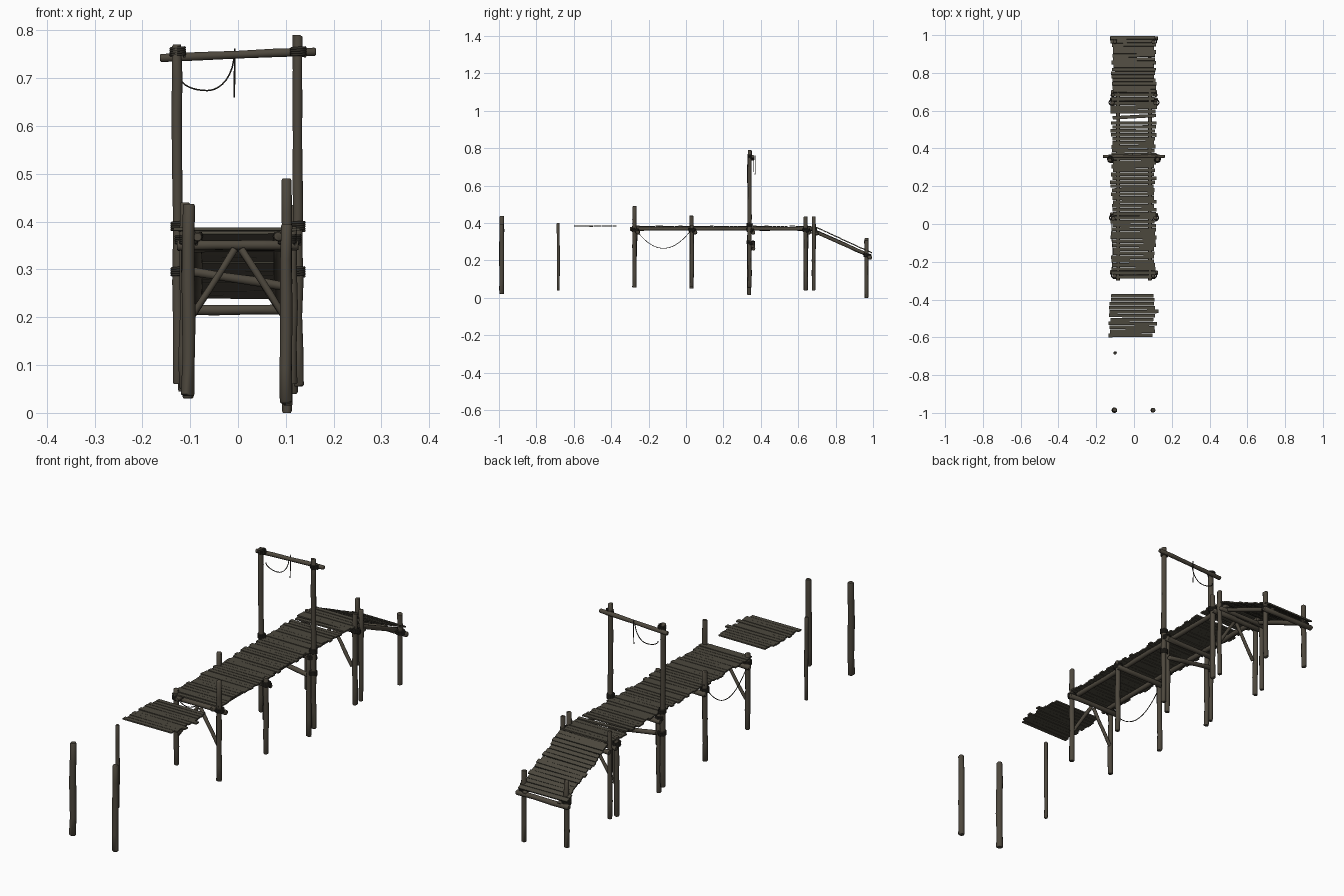
import bpy, bmesh, math, random
from mathutils import Vector, Matrix

random.seed(4)
if "Cube" in bpy.data.objects:
    bpy.data.objects.remove(bpy.data.objects["Cube"])


def material(name, rgb):
    m = bpy.data.materials.new(name)
    m.use_nodes = True
    m.diffuse_color = (*rgb, 1)
    m.node_tree.nodes["Principled BSDF"].inputs["Base Color"].default_value = (*rgb, 1)
    return m


LOG = material("weathered log", (0.075, 0.064, 0.047))
PLANK = material("grey plank", (0.072, 0.065, 0.048))
ROPE = material("dark rope", (0.03, 0.027, 0.021))


def finish(name, bm, mat, smooth=False):
    bmesh.ops.recalc_face_normals(bm, faces=bm.faces)
    me = bpy.data.meshes.new(name)
    bm.to_mesh(me)
    bm.free()
    me.materials.append(mat)
    ob = bpy.data.objects.new(name, me)
    bpy.context.collection.objects.link(ob)
    if smooth:
        bpy.ops.object.select_all(action="DESELECT")
        ob.select_set(True)
        bpy.context.view_layer.objects.active = ob
        bpy.ops.object.shade_smooth_by_angle(angle=math.radians(50))
    return ob


def log(name, start, end, r, sides=10):
    """Slightly crooked round timber with chamfered ends."""
    a, b = Vector(start), Vector(end)
    axis = b - a
    turn = axis.to_track_quat("Z", "Y")
    n = max(3, int(axis.length / 0.07))
    chamfer = 0.3 * r / axis.length
    stops = [0, chamfer] + [i / n for i in range(1, n)] + [1 - chamfer, 1]
    bm = bmesh.new()
    rings = []
    for i, t in enumerate(stops):
        tip = i in (0, len(stops) - 1)
        rad = r * (0.78 if tip else random.uniform(0.92, 1.06))
        wob = Vector((random.uniform(-1, 1), random.uniform(-1, 1), 0)) * r * 0.12
        rings.append([bm.verts.new(a + axis * t + turn @ (wob + Vector(
            (rad * math.cos(k * math.tau / sides), rad * math.sin(k * math.tau / sides), 0))))
            for k in range(sides)])
    for lo, hi in zip(rings, rings[1:]):
        for k in range(sides):
            j = (k + 1) % sides
            bm.faces.new((lo[k], lo[j], hi[j], hi[k]))
    bm.faces.new(rings[0])
    bm.faces.new(rings[-1])
    return finish(name, bm, LOG, True)


def rope(name, points, r=0.0018):
    cu = bpy.data.curves.new(name, "CURVE")
    cu.dimensions = "3D"
    cu.bevel_depth = r
    cu.bevel_resolution = 1
    cu.use_fill_caps = True
    sp = cu.splines.new("POLY")
    sp.points.add(len(points) - 1)
    for p, co in zip(sp.points, points):
        p.co = (*co, 1)
    cu.materials.append(ROPE)
    ob = bpy.data.objects.new(name, cu)
    bpy.context.collection.objects.link(ob)


def hanging(name, a, b, sag):
    a, b = Vector(a), Vector(b)
    rope(name, [a.lerp(b, i / 20) - Vector((0, 0, 4 * sag * (i / 20) * (1 - i / 20)))
                for i in range(21)])


def lashing(name, x, y, z, r=0.017):
    """Coiled rope around a post."""
    steps = 48
    rope(name, [(x + r * math.cos(i * math.tau / 12), y + r * math.sin(i * math.tau / 12),
                 z + (i / steps - 0.5) * 0.018) for i in range(steps + 1)], 0.003)


def planks(name, start, end, count, x0, x1, skip=(), long=()):
    """Row of uneven boards from start to end, given as (y, z) of the board centres."""
    bm = bmesh.new()
    dy, dz = end[0] - start[0], end[1] - start[1]
    tilt = Matrix.Rotation(math.atan2(dz, dy), 4, "X")
    pitch = math.hypot(dy, dz) / count
    for i in range(count):
        t = (i + 0.5) / count
        if i in skip:
            continue
        lo = x0 + random.uniform(-0.008, 0.008)
        hi = x1 + random.uniform(-0.008, 0.008) + (0.02 if i in long else 0)
        size = (hi - lo, pitch * random.uniform(0.84, 0.97), 0.006)
        place = (Matrix.Translation(((lo + hi) / 2, start[0] + dy * t,
                                     start[1] + dz * t + random.uniform(-0.001, 0.001)))
                 @ tilt @ Matrix.Rotation(random.uniform(-0.012, 0.012), 4, "Z")
                 @ Matrix.Diagonal((*size, 1)))
        bmesh.ops.create_cube(bm, size=1, matrix=place)
    return finish(name, bm, PLANK)


# Posts: name, y, x, (right bottom, right top), (left bottom, left top), radius
bents = [
    ("front_bent", -0.275, 0.103, (0.07, 0.40), (0.055, 0.49), 0.011),
    ("second_bent", 0.03, 0.113, (0.05, 0.44), (0.06, 0.39), 0.011),
    ("gate_inner", 0.338, 0.105, (0.03, 0.37), (0.015, 0.37), 0.011),
    ("gate", 0.34, 0.126, (0.06, 0.77), (0.055, 0.79), 0.011),
    ("rear_bent", 0.64, 0.115, (0.045, 0.39), (0.04, 0.435), 0.011),
    ("ramp_top", 0.683, 0.113, (0.05, 0.43), (0.04, 0.435), 0.010),
    ("ramp_foot", 0.965, 0.103, (0.03, 0.32), (0.0, 0.31), 0.011),
]
for name, y, x, right, left, r in bents:
    for side, sx, (z0, z1) in (("right", -1, right), ("left", 1, left)):
        lean = random.uniform(-0.003, 0.003)
        log(f"{name}_{side}_post", (sx * x, y, z0), (sx * x + lean, y, z1), r)

# Free-standing posts
log("lone_right_post", (-0.104, -0.985, 0.035), (-0.104, -0.985, 0.437), 0.0135)
log("lone_left_post", (0.101, -0.985, 0.02), (0.101, -0.985, 0.395), 0.0125)
log("lone_thin_post", (-0.1, -0.683, 0.04), (-0.1, -0.683, 0.4), 0.008)

# Cross beams and lashings
for name, y, x, z in (("front", -0.275, 0.103, 0.35), ("second", 0.03, 0.113, 0.35),
                      ("gate", 0.34, 0.115, 0.35), ("rear", 0.64, 0.115, 0.35),
                      ("ramp_foot", 0.965, 0.103, 0.215)):
    log(f"{name}_cross_beam", (-0.128, y + 0.018, z), (0.126, y + 0.018, z), 0.011)
    for sx in (-1, 1):
        lashing(f"{name}_beam_lashing", sx * x, y + 0.003, z + 0.012)
for sx in (-1, 1):
    for z in (0.295, 0.39):
        lashing("gate_post_lashing", sx * 0.124, 0.34, z, 0.0145)
    lashing("gate_top_lashing", sx * 0.126, 0.345, 0.755, 0.0145)
log("gate_slanted_beam", (-0.11, 0.36, 0.298), (0.115, 0.36, 0.262), 0.010)
log("ramp_top_beam", (-0.122, 0.698, 0.345), (0.122, 0.698, 0.345), 0.010)

# Diagonal braces under the front and rear bents
for name, y in (("front", -0.275), ("rear", 0.64)):
    for sx in (-1, 1):
        log(f"{name}_brace", (sx * 0.006, y + 0.008, 0.343), (sx * 0.098, y + 0.004, 0.2), 0.0075)

# Gate top bar
log("gate_top_bar", (-0.163, 0.358, 0.743), (0.163, 0.358, 0.755), 0.009)

# Stringers under deck and ramp
for sx in (-1, 1):
    x = sx * 0.084
    log("deck_stringer", (x, -0.3, 0.369), (x, 0.34, 0.37), 0.0105)
    log("deck_stringer", (x, 0.33, 0.37), (x, 0.7, 0.369), 0.0105)
    log("ramp_stringer", (x, 0.675, 0.362), (x, 0.99, 0.222), 0.010)

# Boards
planks("deck_boards", (-0.29, 0.382), (0.545, 0.382), 40, -0.118, 0.112)
planks("rear_deck_boards", (0.585, 0.382), (0.695, 0.382), 5, -0.12, 0.115)
planks("ramp_boards", (0.695, 0.378), (0.995, 0.24), 16, -0.116, 0.112)
planks("drifting_boards", (-0.6, 0.384), (-0.37, 0.384), 11, -0.127, 0.105, (), (3, 6))
loose = planks("loose_board", (-0.01, 0), (0.01, 0), 1, -0.11, 0.115)
loose.location = (0, 0.568, 0.383)
loose.rotation_euler.z = 0.06

# Hanging ropes
hanging("side_rope", (-0.113, -0.265, 0.36), (-0.118, 0.025, 0.36), 0.095)
hook = [(-0.118, 0.362, 0.7)]
for i in range(1, 17):
    a = math.pi + i * math.pi / 16
    rise = 0.078 if i > 8 else 0.027
    hook.append((-0.064 + 0.056 * math.cos(a), 0.362, 0.674 + rise * (1 + math.sin(a))))
rope("gate_rope", hook)
rope("gate_rope_end", [(-0.007, 0.369, 0.762), (-0.007, 0.371, 0.72), (-0.008, 0.369, 0.66)])
